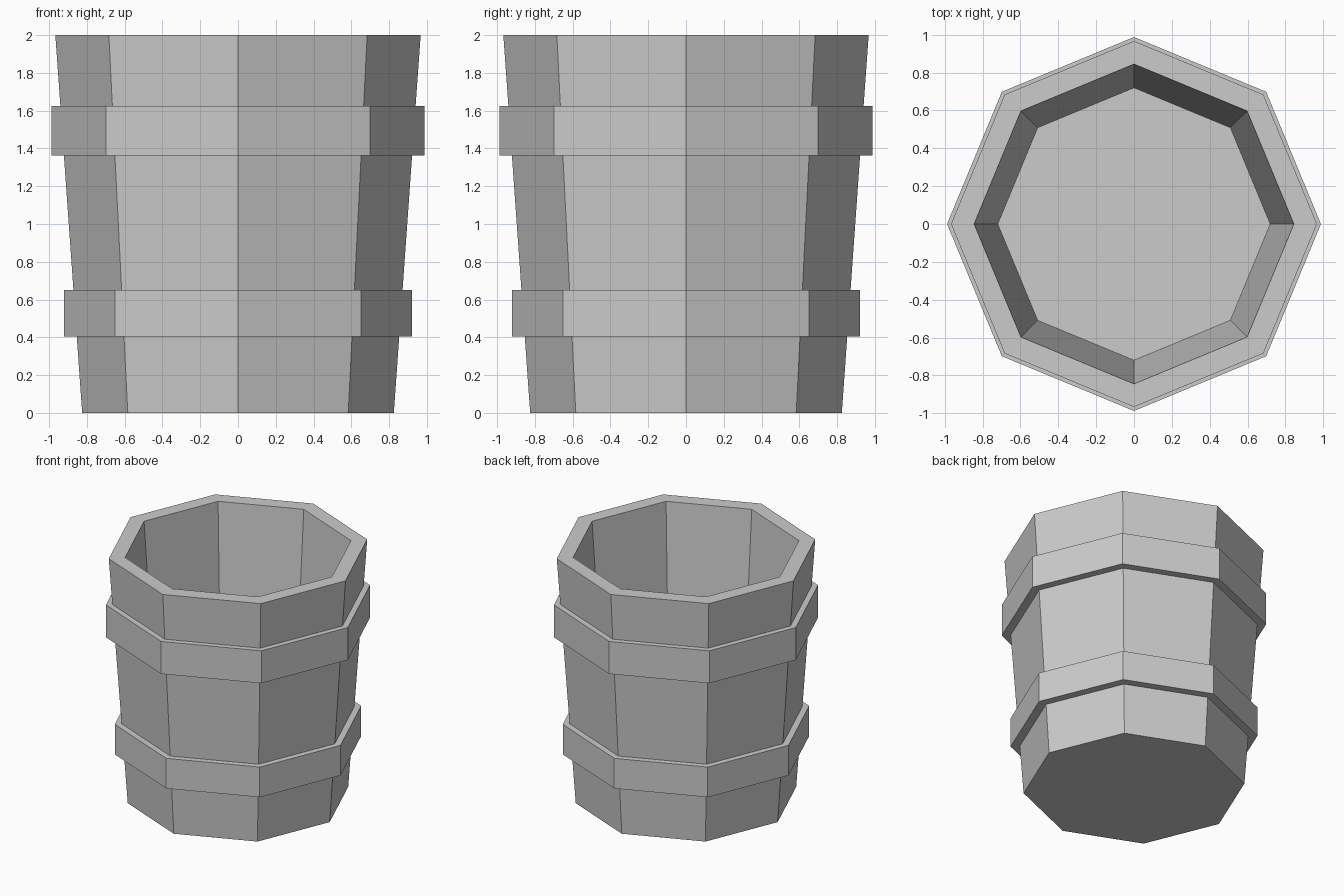
import bpy, bmesh
from math import cos, sin, tau

if "Cube" in bpy.data.objects:
    bpy.data.objects.remove(bpy.data.objects["Cube"])

SIDES = 8


def outer_radius(z):
    """Radius of the tapered wall at height z."""
    return 0.825 + (0.967 - 0.825) * z / 2


def lathe(name, profile, closed):
    """Turn (radius, z) points into an octagonal solid; open profiles get end caps."""
    bm = bmesh.new()
    rings = [[bm.verts.new((r * cos(tau * i / SIDES), r * sin(tau * i / SIDES), z))
              for i in range(SIDES)] for r, z in profile]
    pairs = list(zip(rings, rings[1:]))
    if closed:
        pairs.append((rings[-1], rings[0]))
    else:
        bm.faces.new(rings[0])
        bm.faces.new(rings[-1])
    for a, b in pairs:
        for i in range(SIDES):
            j = (i + 1) % SIDES
            bm.faces.new((a[i], a[j], b[j], b[i]))
    bmesh.ops.recalc_face_normals(bm, faces=bm.faces)
    mesh = bpy.data.meshes.new(name)
    bm.to_mesh(mesh)
    bm.free()
    obj = bpy.data.objects.new(name, mesh)
    bpy.context.collection.objects.link(obj)
    return obj


# Hollow bucket body: outer wall, rim, inner wall, raised floor
lathe("bucket_body", [(outer_radius(0), 0), (outer_radius(2), 2),
                      (0.845, 2), (0.72, 0.24)], closed=False)

# Straight-sided hoops, seated slightly into the wall
for name, low, high, radius in (("lower_hoop", 0.405, 0.65, 0.922),
                                ("upper_hoop", 1.362, 1.626, 0.988)):
    lathe(name, [(radius, low), (radius, high),
                 (outer_radius(high) - 0.02, high),
                 (outer_radius(low) - 0.02, low)], closed=True)
